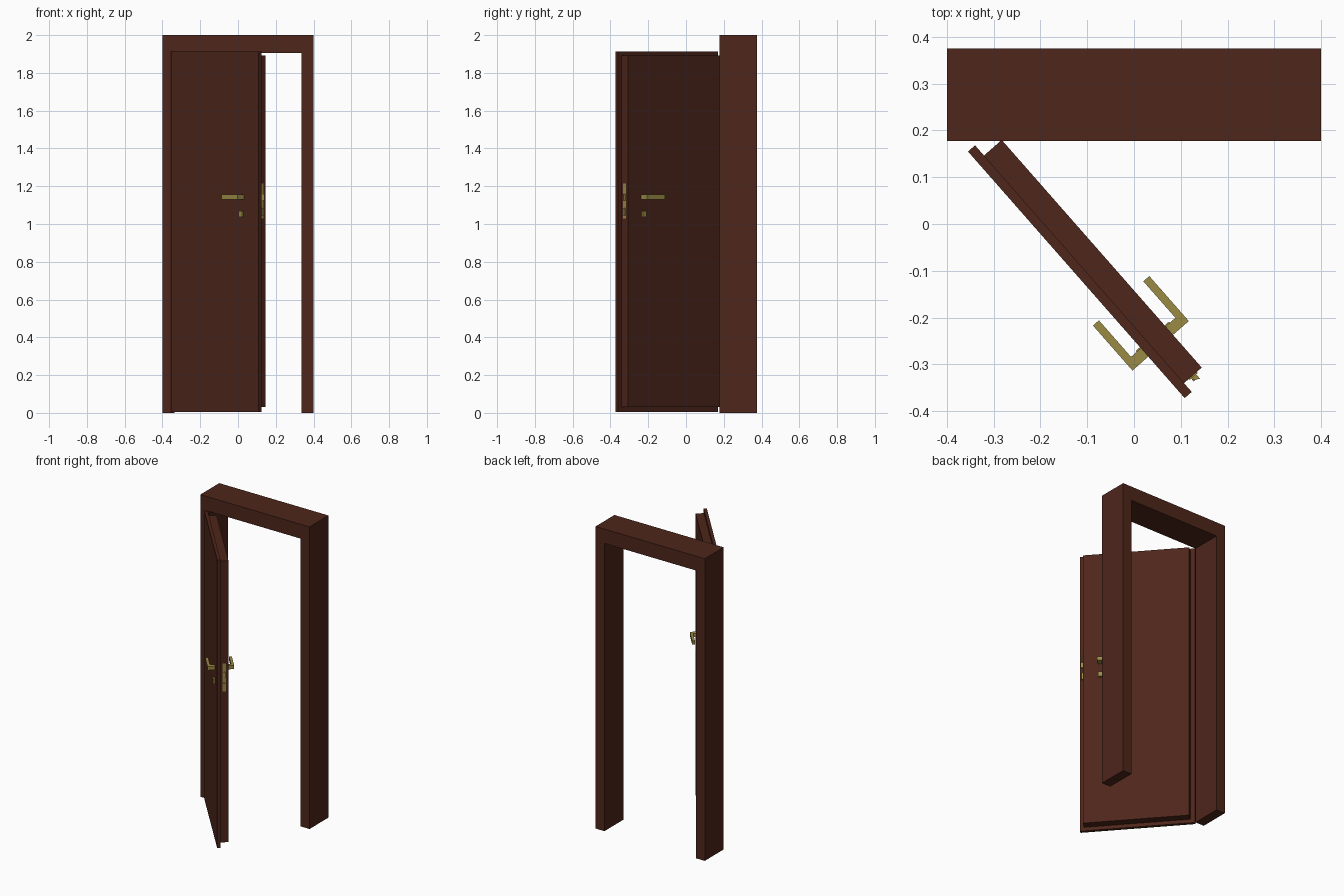
import bpy, bmesh
from mathutils import Matrix, Vector

if "Cube" in bpy.data.objects:
    bpy.data.objects.remove(bpy.data.objects["Cube"])

def material(name, color):
    m = bpy.data.materials.new(name)
    m.diffuse_color = color
    m.use_nodes = True
    m.node_tree.nodes["Principled BSDF"].inputs["Base Color"].default_value = m.diffuse_color
    return m

wood = material("dark_wood", (0.075, 0.019, 0.011, 1))
brass = material("brass", (0.33, 0.26, 0.06, 1))

# Door space: u along the leaf from the hinge, v through its thickness, z up
d = Vector((0.66, -0.751, 0)).normalized()
n = Vector((-d.y, d.x, 0))
LEAF = Matrix(((d.x, n.x, 0, -0.355), (d.y, n.y, 0, 0.155),
               (0, 0, 1, 0), (0, 0, 0, 1)))

def finish(name, bm, mat, matrix):
    bmesh.ops.recalc_face_normals(bm, faces=bm.faces)
    me = bpy.data.meshes.new(name)
    bm.to_mesh(me)
    bm.free()
    me.materials.append(mat)
    ob = bpy.data.objects.new(name, me)
    ob.matrix_world = matrix
    bpy.context.collection.objects.link(ob)
    return ob

def prism(name, outline, axes, lo, hi, mat, matrix=Matrix()):
    """Extrude a 2D outline lying in the two given axes along the third."""
    a, b = axes
    c = 3 - a - b
    bm = bmesh.new()
    verts = []
    for p, q in outline:
        co = [0, 0, 0]
        co[a], co[b], co[c] = p, q, lo
        verts.append(bm.verts.new(co))
    face = bm.faces.new(verts)
    ext = bmesh.ops.extrude_face_region(bm, geom=[face])
    move = Vector((0, 0, 0))
    move[c] = hi - lo
    bmesh.ops.translate(bm, vec=move, verts=[g for g in ext["geom"]
                        if isinstance(g, bmesh.types.BMVert)])
    return finish(name, bm, mat, matrix)

def box(name, u, v, z, mat, matrix=LEAF):
    outline = [(u[0], v[0]), (u[1], v[0]), (u[1], v[1]), (u[0], v[1])]
    return prism(name, outline, (0, 1), z[0], z[1], mat, matrix)

# Door frame: one arch-shaped piece
half = [(0.4, 0), (0.4, 2), (-0.4, 2), (-0.4, 0),
        (-0.335, 0), (-0.335, 1.905), (0.335, 1.905), (0.335, 0)]
prism("door_frame", half, (0, 2), 0.177, 0.375, wood)

# Leaf: thin overlapping face panel and thicker core
box("door_face_panel", (0, 0.702), (0, 0.02), (0.005, 1.912), wood)
box("door_core", (0.029, 0.677), (0.02, 0.0705), (0.03, 1.893), wood)

# Lever handles and key cylinders, mirrored about the leaf's middle
mid = 0.0352
for side, s in (("front", 1), ("back", -1)):
    v = lambda x: x if s > 0 else 2 * mid - x
    lever = [(0.456, v(-0.045)), (0.584, v(-0.045)), (0.584, v(0.002)),
             (0.56, v(0.002)), (0.56, v(-0.028)), (0.456, v(-0.028))]
    prism(side + "_lever", lever, (0, 1), 1.13, 1.155, brass, LEAF)
    box(side + "_key_cylinder", (0.557, 0.583), (v(-0.012), v(0.002)),
        (1.037, 1.07), brass)

# Lock plate on the free edge, with latch and bolt
box("lock_plate", (0.675, 0.680), (0.034, 0.056), (1.03, 1.215), brass)
prism("latch", [(0.678, 0.038), (0.684, 0.038), (0.693, 0.052), (0.678, 0.052)],
      (0, 1), 1.125, 1.16, brass, LEAF)
box("bolt", (0.678, 0.688), (0.038, 0.052), (1.045, 1.085), brass)
